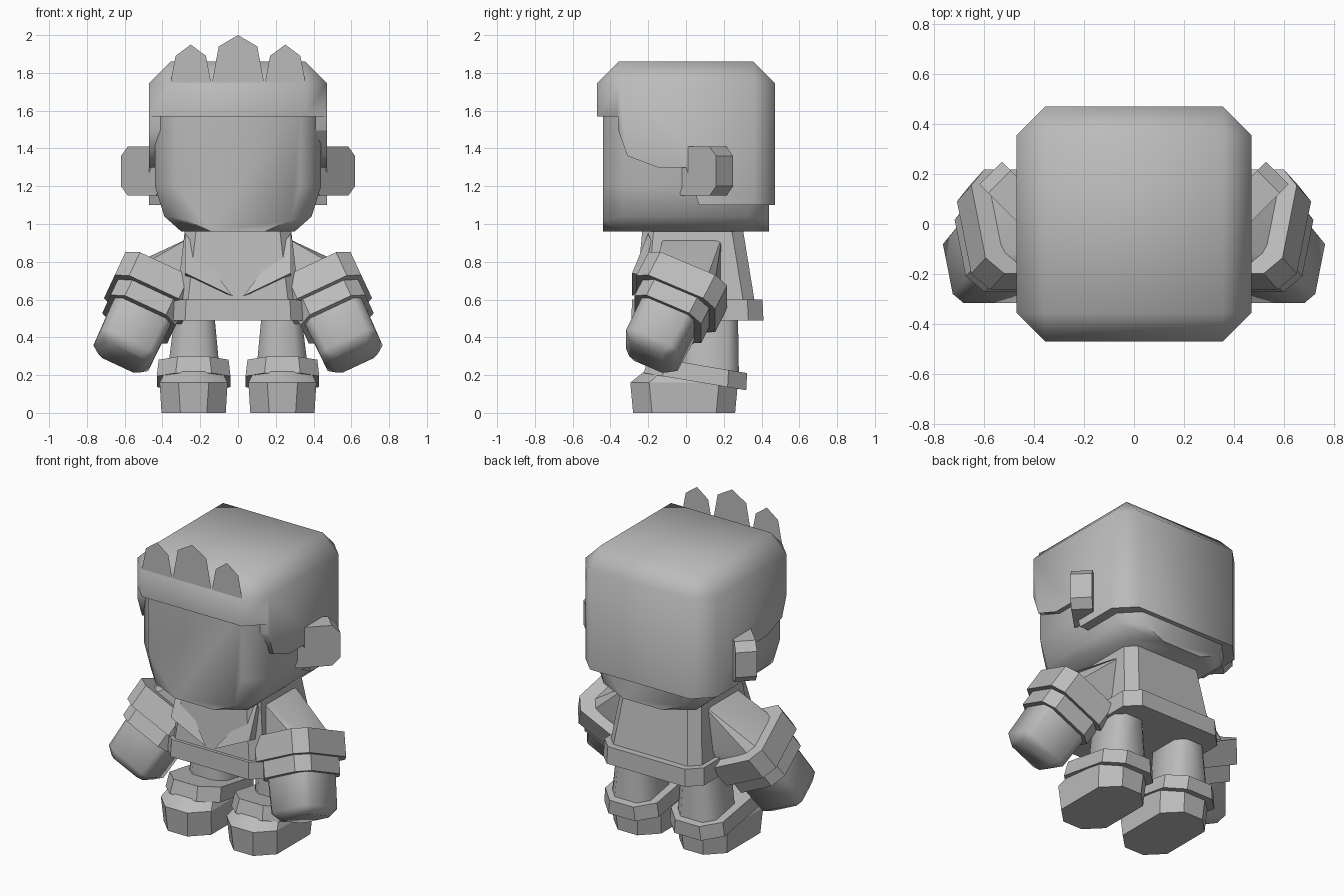
import bpy, bmesh
from math import radians
from mathutils import Matrix, Vector

old = bpy.data.objects.get("Cube")
if old:
    bpy.data.objects.remove(old, do_unlink=True)

grey = bpy.data.materials.new("plain_grey")
grey.use_nodes = True
grey.diffuse_color = (0.5, 0.5, 0.5, 1)
grey.node_tree.nodes["Principled BSDF"].inputs["Base Color"].default_value = (0.5, 0.5, 0.5, 1)

SIDES = (("left", 1), ("right", -1))


def side(s):
    return Matrix.Diagonal((s, 1, 1, 1))


def finish(name, bm, angle=30):
    bmesh.ops.recalc_face_normals(bm, faces=bm.faces[:])
    mesh = bpy.data.meshes.new(name)
    bm.to_mesh(mesh)
    bm.free()
    mesh.materials.append(grey)
    mesh.shade_smooth()
    mesh.set_sharp_from_angle(angle=radians(angle))
    obj = bpy.data.objects.new(name, mesh)
    bpy.context.collection.objects.link(obj)
    return obj


def loft(name, rings, matrix=Matrix(), angle=30):
    """Capped skin through rings with equal point counts."""
    bm = bmesh.new()
    loops = [[bm.verts.new(matrix @ Vector(p)) for p in ring] for ring in rings]
    n = len(loops[0])
    for a, b in zip(loops, loops[1:]):
        for i in range(n):
            j = (i + 1) % n
            bm.faces.new((a[i], a[j], b[j], b[i]))
    bm.faces.new(loops[0][::-1])
    bm.faces.new(loops[-1])
    return finish(name, bm, angle)


def hull(name, points, matrix=Matrix()):
    bm = bmesh.new()
    for p in points:
        bm.verts.new(matrix @ Vector(p))
    bmesh.ops.convex_hull(bm, input=bm.verts[:])
    return finish(name, bm)


def octagon(x, y, hx, hy, cut, z):
    quarter = [(hx, hy - cut), (hx - cut, hy)]
    pts = quarter + [(-a, b) for a, b in quarter[::-1]]
    pts += [(-a, -b) for a, b in quarter] + [(a, -b) for a, b in quarter[::-1]]
    return [(x + a, y + b, z) for a, b in pts]


# Head: jaw outline lofted from face to back, with chamfered rims
def jaw(half, y):
    return [(x, y, z) for x, z in half] + [(-x, y, z) for x, z in half[::-1]]


full = [(0.44, 1.65), (0.44, 1.2), (0.39, 1.04), (0.30, 0.96)]
inset = [(0.33, 1.65), (0.33, 1.2), (0.28, 1.02), (0.14, 0.96)]
loft("head", [jaw(inset, -0.44), jaw(full, -0.33), jaw(full, 0.33), jaw(inset, 0.44)], angle=50)

# Hair: chamfered block trimmed to a stepped side outline
bm = bmesh.new()
bmesh.ops.create_cube(bm, size=1, matrix=Matrix.Translation((0, 0, 1.23)) @ Matrix.Diagonal((0.94, 0.94, 1.26, 1)))
bmesh.ops.bevel(bm, geom=bm.edges[:], offset=0.113, segments=1, affect='EDGES')
hair = finish("hair", bm, 50)
outline = [(-0.6, 2.1), (-0.6, 1.57), (-0.36, 1.57), (-0.36, 1.5), (-0.31, 1.36),
           (-0.15, 1.3), (0.0, 1.3), (0.07, 1.1), (0.6, 1.1), (0.6, 2.1)]
cutter = loft("hair_cutter", [[(x, y, z) for y, z in outline] for x in (-0.7, 0.7)])
cutter.hide_render = True
trim = hair.modifiers.new("trim", 'BOOLEAN')
trim.operation = 'INTERSECT'
trim.solver = 'EXACT'
trim.object = cutter
trimmed = bpy.data.meshes.new_from_object(hair.evaluated_get(bpy.context.evaluated_depsgraph_get()))
hair.modifiers.clear()
hair.data = trimmed
trimmed.shade_smooth()
trimmed.set_sharp_from_angle(angle=radians(50))
bpy.data.objects.remove(cutter, do_unlink=True)

# Fringe tufts: three flat upright points above the brow
bm = bmesh.new()
for c, w, top in ((-0.25, 0.11, 1.95), (0, 0.14, 2.0), (0.25, 0.11, 1.95)):
    tuft = [(-w, 1.735), (-0.73 * w, top - 0.06), (0, top), (0.73 * w, top - 0.06), (w, 1.735)]
    bm.faces.new([bm.verts.new((c + x, -0.469, z)) for x, z in tuft])
finish("hair_tufts", bm)

# Torso, hem band
loft("jacket", [octagon(0, 0.05, 0.33, 0.32, 0.06, 0.55),
                octagon(0, 0.035, 0.28, 0.265, 0.06, 0.98)])
loft("jacket_hem", [octagon(0, 0.06, 0.36, 0.35, 0.08, 0.49),
                    octagon(0, 0.06, 0.355, 0.345, 0.08, 0.6)])

# Arm frame: leans outward and forward on the way down
arm = (Matrix.Translation((0.555, -0.13, 0.43))
       @ Matrix.Rotation(radians(-25), 4, 'Y') @ Matrix.Rotation(radians(-25), 4, 'X'))
tilt = Matrix.Translation((0.235, 0.055, 0.21)) @ Matrix.Rotation(radians(-9.5), 4, 'X')

for label, s in SIDES:
    m = side(s)
    # Ear: thick octagonal plate flared backward
    ear = Matrix.Translation((0.51, 0.05, 1.28)) @ Matrix.Rotation(radians(45), 4, 'Z') @ Matrix.Rotation(radians(90), 4, 'X')
    loft(label + "_ear", [octagon(0, 0, 0.155, 0.13, 0.05, z) for z in (-0.127, 0)], m @ ear)

    # Lapel
    hull(label + "_lapel", [(0.28, -0.2, 0.95), (0.28, -0.285, 0.74), (0.03, -0.285, 0.62), (0.28, -0.1, 0.7)], m)

    # Sleeve from shoulder into the upper cuff
    shoulder = [(0.25, y, z) for y in (-0.12, 0.19) for z in (0.93, 0.65)]
    elbow = [arm @ Vector(p) for p in octagon(0, 0, 0.16, 0.17, 0.05, 0.29)]
    hull(label + "_sleeve", shoulder + elbow, m)

    # Cuffs and hand
    for part, hx, hy, lo, hi in (("upper_cuff", 0.215, 0.23, 0.18, 0.33), ("lower_cuff", 0.19, 0.195, 0.08, 0.2)):
        loft(label + "_" + part, [octagon(0, 0, hx, hy, 0.07, z) for z in (lo, hi)], m @ arm)
    loft(label + "_hand", [octagon(0, 0, 0.12, 0.11, 0.03, -0.165), octagon(0, 0, 0.16, 0.15, 0.04, -0.12),
                           octagon(0, 0, 0.165, 0.155, 0.04, 0.12)], m @ arm, 50)

    # Leg, ankle band and foot
    loft(label + "_leg", [octagon(0.235, 0.125, 0.14, 0.155, 0.06, 0.2),
                          octagon(0.23, 0.125, 0.105, 0.15, 0.05, 0.52)], m, 50)
    loft(label + "_ankle_band", [octagon(0, 0, 0.195, 0.275, 0.1, -0.045),
                                 octagon(0, 0, 0.185, 0.265, 0.1, 0.045)], m @ tilt)
    loft(label + "_foot", [octagon(0.235, -0.01, 0.17, 0.27, 0.1, 0), octagon(0.235, -0.01, 0.18, 0.285, 0.1, 0.16),
                           octagon(0.235, 0.0, 0.15, 0.22, 0.09, 0.22)], m)
